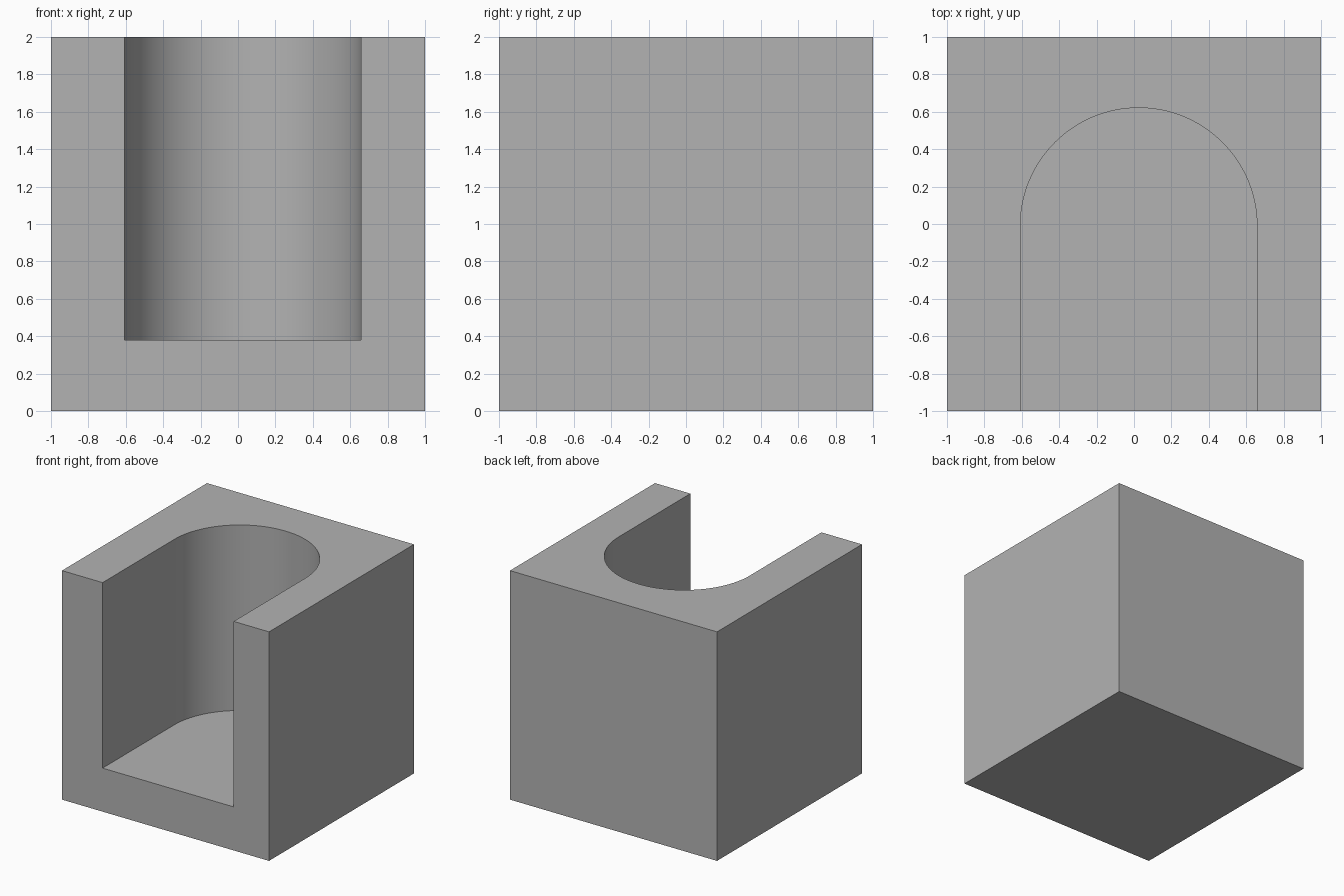
import bpy
import bmesh
import math

if "Cube" in bpy.data.objects:
    bpy.data.objects.remove(bpy.data.objects["Cube"], do_unlink=True)

SIZE = 2.0
FLOOR_Z = 0.38
SLOT_X, SLOT_Y, SLOT_R = 0.025, -0.012, 0.633
SEGMENTS = 64


def make_material(name, colour):
    mat = bpy.data.materials.new(name)
    mat.use_nodes = True
    mat.diffuse_color = colour
    mat.node_tree.nodes["Principled BSDF"].inputs["Base Color"].default_value = colour
    return mat


def make_prism(name, outline, z0, z1):
    """Extrude a counter-clockwise outline between two heights."""
    bm = bmesh.new()
    base = bm.faces.new([bm.verts.new((x, y, z0)) for x, y in outline])
    top = bmesh.ops.extrude_face_region(bm, geom=[base])["geom"]
    bmesh.ops.translate(bm, vec=(0, 0, z1 - z0),
                        verts=[v for v in top if isinstance(v, bmesh.types.BMVert)])
    bmesh.ops.recalc_face_normals(bm, faces=bm.faces)
    mesh = bpy.data.meshes.new(name)
    bm.to_mesh(mesh)
    bm.free()
    obj = bpy.data.objects.new(name, mesh)
    bpy.context.collection.objects.link(obj)
    return obj


grey = make_material("light grey", (0.45, 0.45, 0.45, 1))

# Solid block
h = SIZE / 2
block = make_prism("slotted_block", [(-h, -h), (h, -h), (h, h), (-h, h)], 0, SIZE)
block.data.materials.append(grey)

# Round-ended slot cutter, open to the front and the top
arc = [(SLOT_X + SLOT_R * math.cos(math.pi * i / SEGMENTS),
        SLOT_Y + SLOT_R * math.sin(math.pi * i / SEGMENTS)) for i in range(SEGMENTS + 1)]
front = -h - 0.2
outline = [(SLOT_X - SLOT_R, front), (SLOT_X + SLOT_R, front)] + arc
cutter = make_prism("slot_cutter", outline, FLOOR_Z, SIZE + 0.2)
cutter.data.materials.append(grey)
cutter.hide_render = True

# Cut the slot, then discard the cutter
cut = block.modifiers.new("slot", "BOOLEAN")
cut.operation = "DIFFERENCE"
cut.solver = "EXACT"
cut.object = cutter
bpy.context.view_layer.objects.active = block
block.select_set(True)
bpy.ops.object.modifier_apply(modifier=cut.name)
bpy.data.objects.remove(cutter, do_unlink=True)

# Smooth the curved wall and keep the edges sharp
bpy.ops.object.shade_smooth_by_angle(angle=math.radians(30))
